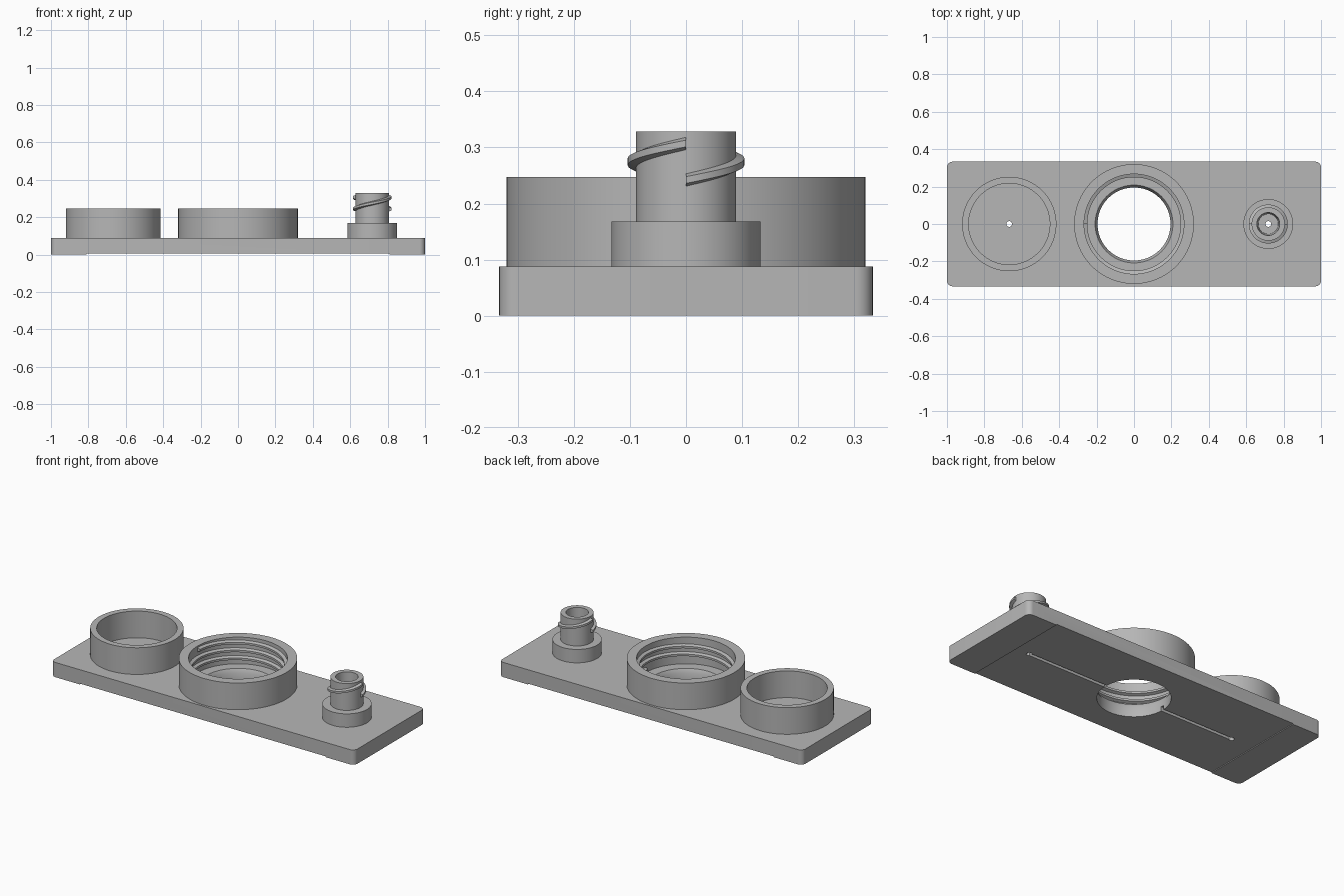
import bpy, bmesh, math

cube = bpy.data.objects.get("Cube")
if cube:
    bpy.data.objects.remove(cube, do_unlink=True)

grey = bpy.data.materials.new("plain grey")
grey.use_nodes = True
GREY = (0.47, 0.47, 0.47, 1)
grey.diffuse_color = GREY
grey.node_tree.nodes["Principled BSDF"].inputs["Base Color"].default_value = GREY

PLATE_TOP = 0.088
CUP_X, NOZZLE_X = -0.667, 0.718


def finish(name, bm):
    bmesh.ops.remove_doubles(bm, verts=bm.verts, dist=1e-5)
    bmesh.ops.recalc_face_normals(bm, faces=bm.faces)
    mesh = bpy.data.meshes.new(name)
    bm.to_mesh(mesh)
    bm.free()
    mesh.materials.append(grey)
    obj = bpy.data.objects.new(name, mesh)
    bpy.context.collection.objects.link(obj)
    return obj


def activate(obj):
    bpy.ops.object.select_all(action='DESELECT')
    obj.select_set(True)
    bpy.context.view_layer.objects.active = obj


def smooth(obj):
    activate(obj)
    bpy.ops.object.shade_smooth_by_angle(angle=math.radians(30))


def sweep(name, x, rings, closed):
    """Join successive cross-sections; cap the ends of an open sweep."""
    bm = bmesh.new()
    loops = [[bm.verts.new((x + r * math.cos(a), r * math.sin(a), z))
              for r, z in ring] for a, ring in rings]
    n = len(loops[0])
    pairs = list(zip(loops, loops[1:]))
    if closed:
        pairs.append((loops[-1], loops[0]))
    for p, q in pairs:
        for i in range(n):
            j = (i + 1) % n
            bm.faces.new((p[i], p[j], q[j], q[i]))
    if not closed:
        bm.faces.new(loops[0])
        bm.faces.new(loops[-1])
    return finish(name, bm)


def lathe(name, x, profile, steps=96):
    rings = [(math.tau * i / steps, profile) for i in range(steps)]
    return sweep(name, x, rings, True)


def thread(name, x, root, tip, half_root, half_tip, z0, z1, start, turns):
    steps = int(64 * turns)
    rings = []
    for i in range(steps + 1):
        t = i / steps
        z = z0 + (z1 - z0) * t
        rings.append((start + math.tau * turns * t,
                      [(root, z - half_root), (tip, z - half_tip),
                       (tip, z + half_tip), (root, z + half_root)]))
    obj = sweep(name, x, rings, False)
    smooth(obj)
    return obj


def box(name, x0, x1, y, z0, z1):
    bm = bmesh.new()
    bmesh.ops.create_cube(bm, size=1)
    for v in bm.verts:
        v.co = (x1 if v.co.x > 0 else x0, 2 * y * v.co.y, z1 if v.co.z > 0 else z0)
    return finish(name, bm)


def pin(name, x, r):
    bm = bmesh.new()
    bmesh.ops.create_cone(bm, cap_ends=True, segments=32, radius1=r, radius2=r, depth=1)
    bmesh.ops.translate(bm, verts=bm.verts, vec=(x, 0, 0))
    return finish(name, bm)


# Base plate with rounded corners
bm = bmesh.new()
outline = []
R = 0.03
for k, (sx, sy) in enumerate(((1, 1), (-1, 1), (-1, -1), (1, -1))):
    for i in range(9):
        a = math.pi / 2 * (k + i / 8)
        outline.append(bm.verts.new((sx * (1 - R) + R * math.cos(a),
                                     sy * (0.333 - R) + R * math.sin(a), 0)))
face = bm.faces.new(outline)
top = bmesh.ops.extrude_face_region(bm, geom=[face])["geom"]
bmesh.ops.translate(bm, vec=(0, 0, PLATE_TOP),
                    verts=[g for g in top if isinstance(g, bmesh.types.BMVert)])
plate = finish("base_plate", bm)

# Plate cuts: shallow underside recess, flow channel, centre bore, pinholes
cutters = [
    box("recess_cutter", -0.81, 0.81, 0.5, -0.1, 0.005),
    box("channel_cutter", CUP_X, NOZZLE_X, 0.01, -0.1, 0.03),
    lathe("bore_cutter", 0, [(0, -0.1), (0.195, -0.1), (0.195, 0.065),
                             (0.208, PLATE_TOP), (0.208, 0.2), (0, 0.2)]),
    pin("cup_hole_cutter", CUP_X, 0.015),
    pin("nozzle_hole_cutter", NOZZLE_X, 0.015),
]
for cutter in cutters:
    cutter.hide_render = True
    mod = plate.modifiers.new("cut", 'BOOLEAN')
    mod.operation = 'DIFFERENCE'
    mod.solver = 'EXACT'
    mod.object = cutter
    activate(plate)
    bpy.ops.object.modifier_apply(modifier=mod.name)
    bpy.data.objects.remove(cutter, do_unlink=True)
smooth(plate)

# Plain cup, threaded collar and stepped nozzle
LOW = 0.082
smooth(lathe("round_cup", CUP_X,
             [(0.252, LOW), (0.252, 0.247), (0.217, 0.247), (0.217, LOW)]))
smooth(lathe("threaded_collar", 0,
             [(0.32, LOW), (0.32, 0.247), (0.267, 0.247), (0.267, LOW)]))
smooth(lathe("nozzle", NOZZLE_X,
             [(0.133, LOW), (0.133, 0.168), (0.089, 0.168), (0.089, 0.328),
              (0.061, 0.328), (0.053, LOW)]))

# Inner collar thread
thread("collar_thread", 0, 0.270, 0.25, 0.014, 0.006, 0.108, 0.225, 0, 2.5)

# Two half-turn lugs around the nozzle
for side, start in (("front", math.pi), ("back", 0)):
    thread(side + "_nozzle_thread", NOZZLE_X, 0.086, 0.104, 0.012, 0.006,
           0.242, 0.307, start, 0.5)
